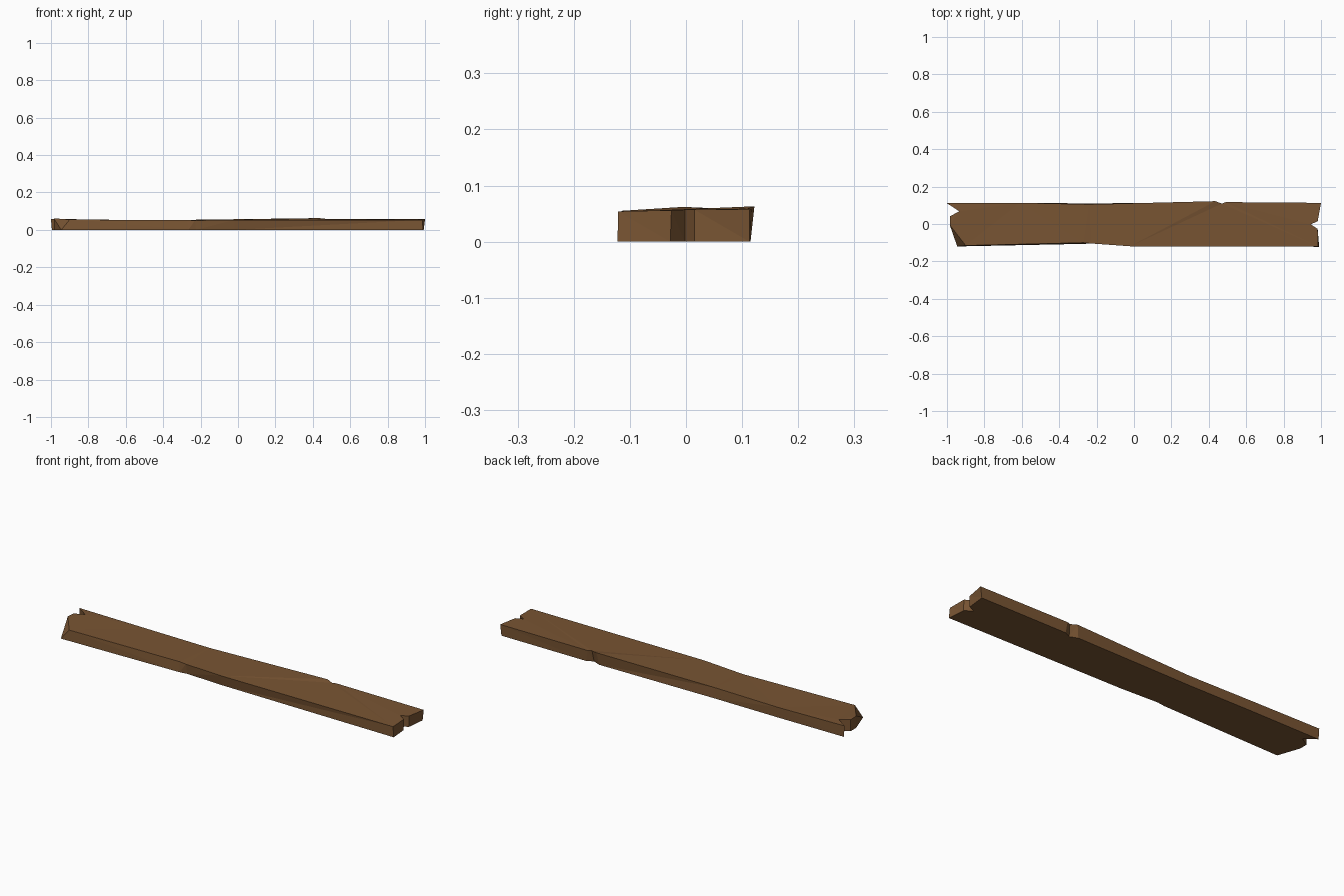
import bpy, bmesh

wood = bpy.data.materials.new("brown wood")
wood.diffuse_color = (0.19, 0.09, 0.033, 1)

# Worn outline, counter-clockwise: top x, y, z, then bottom x, y
outline = [
    (-0.900, -0.115, 0.055, -0.945, -0.120),  # chipped front left corner
    (-0.270, -0.100, 0.052, -0.265, -0.106),  # front edge chip
    (-0.230, -0.104, 0.051, -0.225, -0.100),
    (-0.020, -0.119, 0.053, -0.020, -0.110),
    (0.985, -0.121, 0.054, 0.990, -0.122),    # right end with split
    (0.982, -0.026, 0.056, 0.982, -0.028),
    (0.945, -0.002, 0.057, 0.945, -0.002),
    (0.982, 0.015, 0.057, 0.982, 0.015),
    (1.000, 0.113, 0.057, 0.993, 0.113),
    (0.490, 0.117, 0.058, 0.500, 0.115),      # back edge nick
    (0.470, 0.109, 0.059, 0.465, 0.098),
    (0.435, 0.122, 0.063, 0.425, 0.115),
    (-0.240, 0.105, 0.054, -0.240, 0.110),
    (-0.610, 0.113, 0.053, -0.610, 0.113),
    (-1.000, 0.111, 0.058, -0.995, 0.112),    # left end with split
    (-0.935, 0.068, 0.058, -0.935, 0.068),
    (-0.985, 0.040, 0.060, -0.985, 0.040),
    (-0.985, -0.005, 0.062, -0.985, -0.005),
]

# Plank: loft between the bottom and top outlines, then cap both
bm = bmesh.new()
top = [bm.verts.new((p[0], p[1], p[2])) for p in outline]
bottom = [bm.verts.new((p[3], p[4], 0)) for p in outline]
n = len(outline)
for i in range(n):
    j = (i + 1) % n
    bm.faces.new((bottom[i], bottom[j], top[j], top[i]))
bm.faces.new(top)
bm.faces.new(bottom[::-1])
bmesh.ops.triangulate(bm, faces=bm.faces[:], ngon_method='BEAUTY')
bmesh.ops.recalc_face_normals(bm, faces=bm.faces[:])

mesh = bpy.data.meshes.new("plank")
bm.to_mesh(mesh)
bm.free()
mesh.materials.append(wood)
plank = bpy.data.objects.new("plank", mesh)
bpy.context.collection.objects.link(plank)
